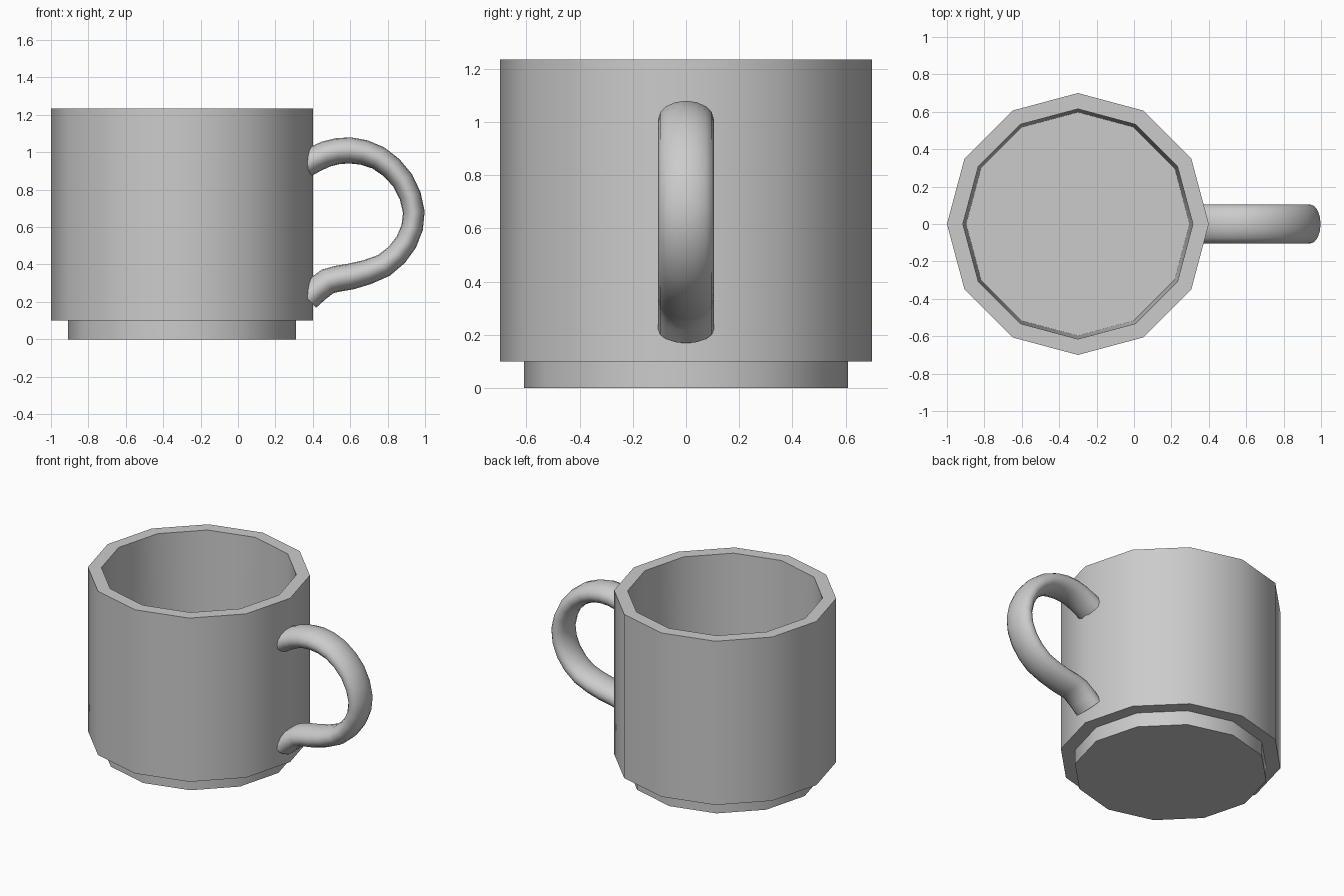
import bpy, bmesh, math
from mathutils import Vector

if "Cube" in bpy.data.objects:
    bpy.data.objects.remove(bpy.data.objects["Cube"])


def loft(name, rings, closed_caps=True):
    """Skin a list of equal-length vertex rings and cap both ends."""
    bm = bmesh.new()
    loops = [[bm.verts.new(p) for p in ring] for ring in rings]
    n = len(loops[0])
    for a, b in zip(loops, loops[1:]):
        for i in range(n):
            j = (i + 1) % n
            bm.faces.new((a[i], a[j], b[j], b[i]))
    if closed_caps:
        bm.faces.new(loops[0][::-1])
        bm.faces.new(loops[-1])
    bmesh.ops.recalc_face_normals(bm, faces=bm.faces)
    mesh = bpy.data.meshes.new(name)
    bm.to_mesh(mesh)
    bm.free()
    obj = bpy.data.objects.new(name, mesh)
    bpy.context.collection.objects.link(obj)
    bpy.ops.object.select_all(action='DESELECT')
    obj.select_set(True)
    bpy.context.view_layer.objects.active = obj
    bpy.ops.object.shade_smooth_by_angle(angle=math.radians(40))
    return obj


# Twelve-sided cup: foot, outer wall, rim, inner wall and floor
SIDES = 12
profile = [(0.61, 0), (0.61, 0.1), (0.70, 0.1), (0.70, 1.235),
           (0.615, 1.235), (0.597, 0.15)]


def cup_ring(r, z):
    return [(-0.3 + r * math.cos(2 * math.pi * i / SIDES),
             r * math.sin(2 * math.pi * i / SIDES), z) for i in range(SIDES)]


loft("cup", [cup_ring(r, z) for r, z in profile])

# Handle: oval section swept along a smooth path in the xz plane
path = [Vector((x, 0, z)) for x, z in [
    (0.36, 0.935), (0.47, 0.99), (0.60, 1.01), (0.75, 0.97), (0.88, 0.85),
    (0.94, 0.68), (0.90, 0.52), (0.78, 0.395), (0.60, 0.335), (0.48, 0.31),
    (0.37, 0.22)]]


def smooth_path(pts):
    ext = [2 * pts[0] - pts[1]] + pts + [2 * pts[-1] - pts[-2]]
    out = []
    for p0, p1, p2, p3 in zip(ext, ext[1:], ext[2:], ext[3:]):
        out += [p1, (9 * (p1 + p2) - p0 - p3) / 16]
    return out + [pts[-1]]


pts = smooth_path(path)
rings = []
for k, p in enumerate(pts):
    t = (pts[min(k + 1, len(pts) - 1)] - pts[max(k - 1, 0)]).normalized()
    side = Vector((-t.z, 0, t.x))
    thick = 0.07 - 0.012 * max(0, (p.x - 0.6) / 0.34)
    ring = []
    for i in range(16):
        a = 2 * math.pi * i / 16
        ring.append(p + side * thick * math.cos(a)
                    + Vector((0, 0.105 * math.sin(a), 0)))
    rings.append(ring)
loft("handle", rings)
